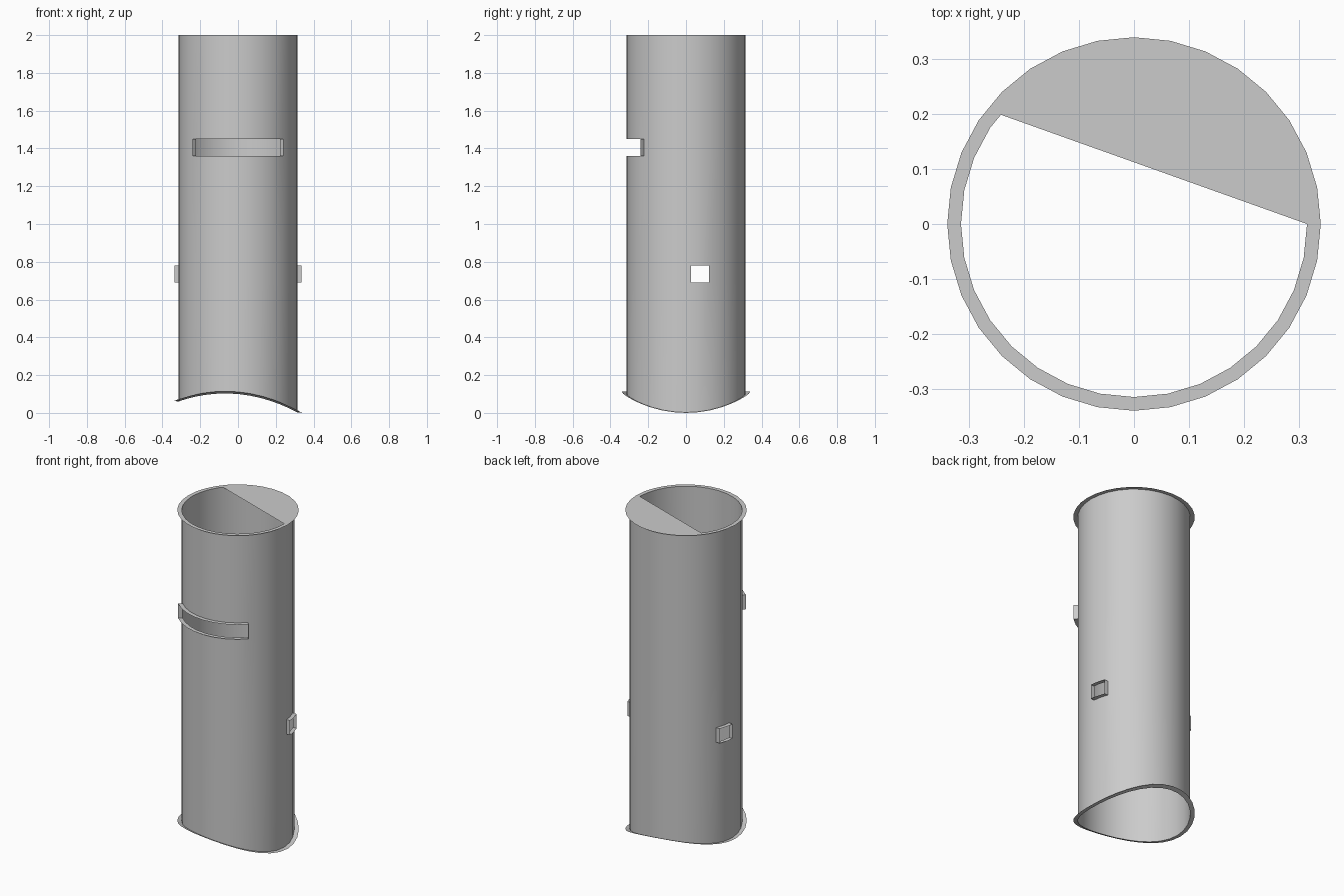
import bpy, bmesh, math

if "Cube" in bpy.data.objects:
    bpy.data.objects.remove(bpy.data.objects["Cube"])

R, LIP, N = 0.315, 0.025, 32
STEP = 360 / N
TOP = 2.0
WIN = (4.9, 22.5, 0.69, 0.78)       # right window: angles, z range
WIN_L = (157.5, 175.1, 0.69, 0.78)  # left window
SLOT = (225.0, 315.0, 1.36, 1.45)   # front slot
HOLES = (WIN, WIN_L, SLOT)


def ring_point(a, r=R):
    """Point at angle a (degrees) on a 32-sided polygon."""
    local = math.radians(a % STEP - STEP / 2)
    d = r * math.cos(math.radians(STEP / 2)) / math.cos(local)
    t = math.radians(a)
    return d * math.cos(t), d * math.sin(t)


def saddle(x, y):
    return max(0.0, 0.0315 - 0.0925 * x + 0.69 * y * y)


def make(name, quads):
    bm = bmesh.new()
    for q in quads:
        bm.faces.new([bm.verts.new(p) for p in q])
    bmesh.ops.remove_doubles(bm, verts=bm.verts, dist=1e-5)
    bmesh.ops.recalc_face_normals(bm, faces=bm.faces)
    me = bpy.data.meshes.new(name)
    bm.to_mesh(me)
    bm.free()
    ob = bpy.data.objects.new(name, me)
    bpy.context.collection.objects.link(ob)
    bpy.context.view_layer.objects.active = ob
    ob.select_set(True)
    bpy.ops.object.shade_smooth_by_angle(angle=math.radians(35))
    ob.select_set(False)
    return ob


def strip(a, b, closed=True):
    n = len(a)
    return [(a[i], a[(i + 1) % n], b[(i + 1) % n], b[i])
            for i in range(n if closed else n - 1)]


angles = sorted({i * STEP for i in range(N)} | set(WIN[:2]) | set(WIN_L[:2]))
levels = [None, 0.69, 0.78, 1.36, 1.45, TOP]


def wall_point(a, z):
    x, y = ring_point(a)
    return (x, y, saddle(x, y) if z is None else z)


# thin tube wall with the window and slot cells left open
quads = []
for a, b in zip(angles, angles[1:] + [360.0]):
    for z0, z1 in zip(levels, levels[1:]):
        mid, zm = (a + b) / 2, ((z0 or 0) + z1) / 2
        if any(h[0] < mid < h[1] and h[2] < zm < h[3] for h in HOLES):
            continue
        quads.append((wall_point(a, z0), wall_point(b, z0),
                      wall_point(b, z1), wall_point(a, z1)))
make("tube_wall", quads)


# thin flanges at the top and the saddle-shaped bottom
def flange(name, height):
    loops = []
    for r in (R, R + LIP):
        pts = [ring_point(i * STEP, r) for i in range(N)]
        loops.append([(x, y, height(x, y)) for x, y in pts])
    make(name, strip(*loops))


flange("top_flange", lambda x, y: TOP)
flange("bottom_flange", saddle)

# flat plate closing part of the top
plate = [i * STEP for i in range(13)] + [12.5 * STEP]
make("top_plate", [[(*ring_point(a), TOP) for a in plate]])


# outward collars round the openings
def collar(name, hole, push):
    a0, a1, z0, z1 = hole
    run = [a for a in angles if a0 <= a <= a1]
    inner = [wall_point(a, z0) for a in run] + [wall_point(a, z1) for a in reversed(run)]
    make(name, strip(inner, [push(p) for p in inner]))


def radial(p):
    k = (R + LIP) / R
    return (p[0] * k, p[1] * k, p[2])


def sideways(p):
    return (p[0] + math.copysign(LIP, p[0]), p[1], p[2])


collar("slot_collar", SLOT, radial)
collar("right_window_collar", WIN, sideways)
collar("left_window_collar", WIN_L, sideways)
